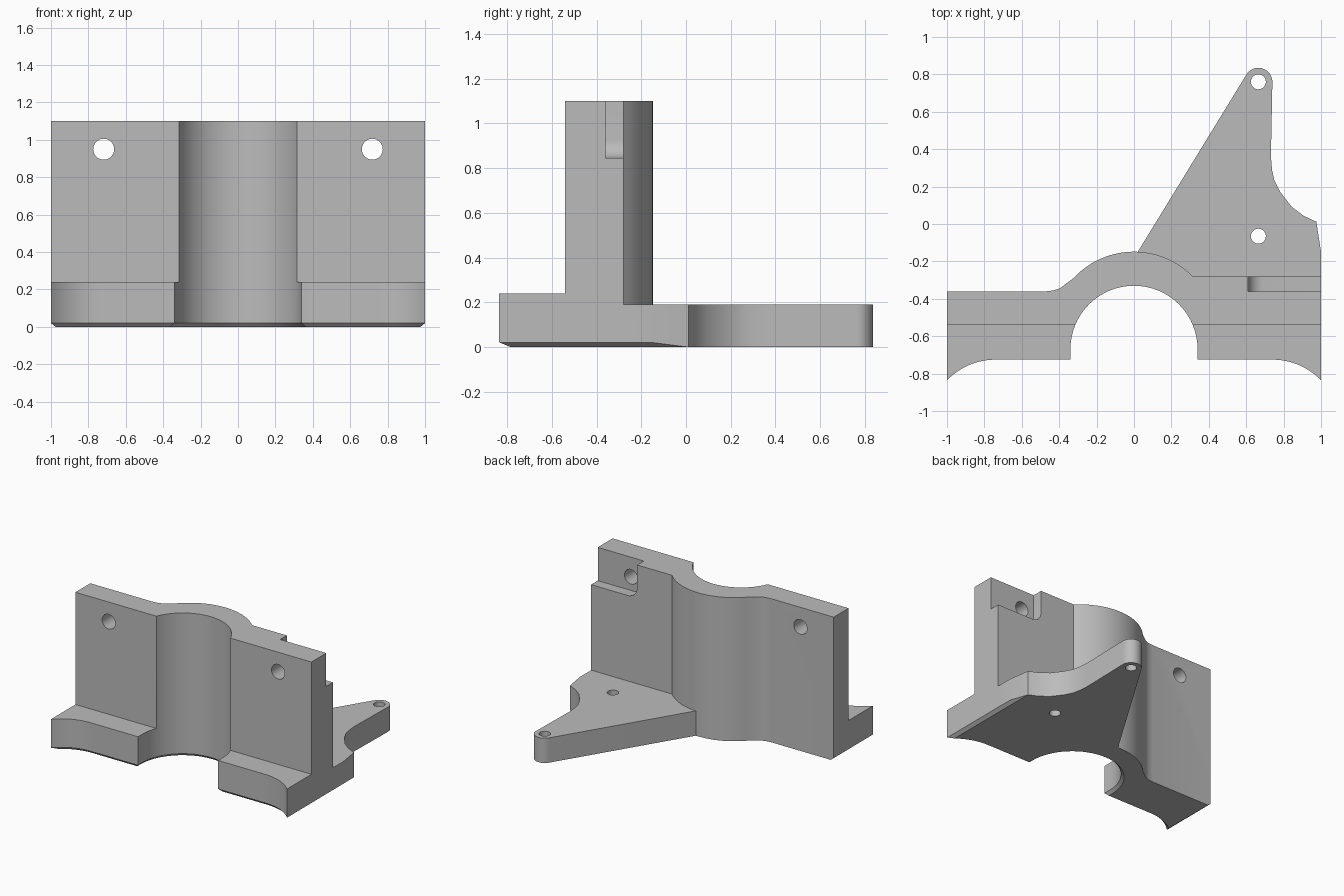
import bpy, bmesh
from math import pi, sin, cos, radians
from mathutils import Vector

cube = bpy.data.objects.get("Cube")
if cube:
    bpy.data.objects.remove(cube, do_unlink=True)

grey = bpy.data.materials.new("plain grey")
grey.use_nodes = True
colour = (0.5, 0.5, 0.5, 1)
grey.diffuse_color = colour
grey.node_tree.nodes["Principled BSDF"].inputs["Base Color"].default_value = colour


def arc(cx, cy, r, start, end, n):
    return [(cx + r * cos(start + (end - start) * i / n),
             cy + r * sin(start + (end - start) * i / n)) for i in range(n + 1)]


def mirrored(points):
    return [(-x, y) for x, y in reversed(points)]


def prism(name, outline, low, high, axis="z"):
    """Extrude an outline along z, or along y for an (x, z) outline."""
    bm = bmesh.new()
    place = (lambda x, y: (x, y, low)) if axis == "z" else (lambda x, z: (x, low, z))
    face = bm.faces.new([bm.verts.new(place(*p)) for p in outline])
    result = bmesh.ops.extrude_face_region(bm, geom=[face])
    shift = Vector((0, 0, high - low)) if axis == "z" else Vector((0, high - low, 0))
    bmesh.ops.translate(bm, vec=shift,
                        verts=[v for v in result["geom"] if isinstance(v, bmesh.types.BMVert)])
    bmesh.ops.recalc_face_normals(bm, faces=bm.faces)
    mesh = bpy.data.meshes.new(name)
    bm.to_mesh(mesh)
    bm.free()
    mesh.materials.append(grey)
    ob = bpy.data.objects.new(name, mesh)
    bpy.context.collection.objects.link(ob)
    return ob


def is_chamfered(edge):
    mid = (edge.verts[0].co + edge.verts[1].co) / 2
    flat = all(abs(v.co.z) < 1e-5 for v in edge.verts)
    return flat and (mid.y < -0.7 or (abs(mid.x) < 0.345 and mid.y < -0.32))


def chamfer_bottom(ob):
    """Chamfer the lower front and bore edges, then slice the lower sides."""
    bm = bmesh.new()
    bm.from_mesh(ob.data)
    edges = [e for e in bm.edges if is_chamfered(e)]
    if edges:
        bmesh.ops.bevel(bm, geom=edges, offset=0.022, segments=1, affect="EDGES")
    for side in (-1, 1):
        cut = bmesh.ops.bisect_plane(
            bm, geom=bm.verts[:] + bm.edges[:] + bm.faces[:], clear_outer=True,
            plane_co=(side * 0.975, 0, 0), plane_no=(side * 0.02, 0, -0.025))
        rim = [e for e in cut["geom_cut"] if isinstance(e, bmesh.types.BMEdge) and e.is_boundary]
        if rim:
            bmesh.ops.holes_fill(bm, edges=rim)
    bmesh.ops.recalc_face_normals(bm, faces=bm.faces)
    bm.to_mesh(ob.data)
    bm.free()


def combine(target, other, operation):
    mod = target.modifiers.new(operation.title(), "BOOLEAN")
    mod.operation, mod.solver, mod.object = operation, "EXACT", other
    bpy.context.view_layer.objects.active = target
    bpy.ops.object.modifier_apply(modifier=mod.name)
    bpy.data.objects.remove(other, do_unlink=True)


# Shared outlines: bulged back, half-round bore, hollowed front corners
bore = (0, -0.67, 0.34)
back = ([(1, -0.28)] + arc(0, -0.588, 0.44, radians(44.5), radians(137), 28)
        + [(-0.36, -0.317), (-0.395, -0.343), (-0.43, -0.355), (-0.47, -0.36), (-1, -0.36)])
front_right = [(0.34, -0.725)] + arc(0.74, -1.085, 0.36, pi / 2, radians(43.8), 10)
front_right[-1] = (1, -0.835)

# Foot block
foot = prism("foot", front_right + back + mirrored(front_right)
             + arc(*bore, pi, 0, 32), 0, 0.24)
chamfer_bottom(foot)

# Upright wall
wall_front = bore[1] + bore[2] * sin(pi / 8)
wall = prism("wall", [(1, wall_front)] + back + [(-1, wall_front)]
             + arc(*bore, pi * 7 / 8, pi / 8, 24), 0.24, 1.1)

# Rear arm with rounded tip
arm = prism("arm", [(1, -0.4), (1, -0.15), (0.975, 0.012), (0.905, 0.045), (0.84, 0.095),
                    (0.78, 0.175), (0.75, 0.235), (0.738, 0.29), (0.732, 0.36)]
            + arc(0.665, 0.76, 0.075, 0, radians(149), 14)
            + [(0.02, -0.149), (0.02, -0.25), (0.3, -0.4)], 0, 0.19)
chamfer_bottom(arm)

bracket = foot
bracket.name = "bracket"
combine(bracket, wall, "UNION")
combine(bracket, arm, "UNION")

# Notch in the upper back, with one rounded inner corner
notch = prism("notch_cutter", [(1.1, 0.845), (1.1, 1.2), (0.61, 1.2)]
              + arc(0.69, 0.925, 0.08, pi, pi * 1.5, 8), -0.36, -0.2, "y")
combine(bracket, notch, "DIFFERENCE")

# Wall holes and arm holes
for x in (-0.718, 0.718):
    hole = prism("wall_hole_cutter", arc(x, 0.95, 0.056, 0, 2 * pi, 32)[:-1], -0.7, -0.1, "y")
    combine(bracket, hole, "DIFFERENCE")
for y in (0.76, -0.065):
    hole = prism("arm_hole_cutter", arc(0.665, y, 0.04, 0, 2 * pi, 28)[:-1], -0.1, 0.3)
    combine(bracket, hole, "DIFFERENCE")

# Smooth curved walls, keeping corners crisp
bpy.ops.object.select_all(action="DESELECT")
bracket.select_set(True)
bpy.context.view_layer.objects.active = bracket
bpy.ops.object.shade_smooth_by_angle(angle=radians(25))
